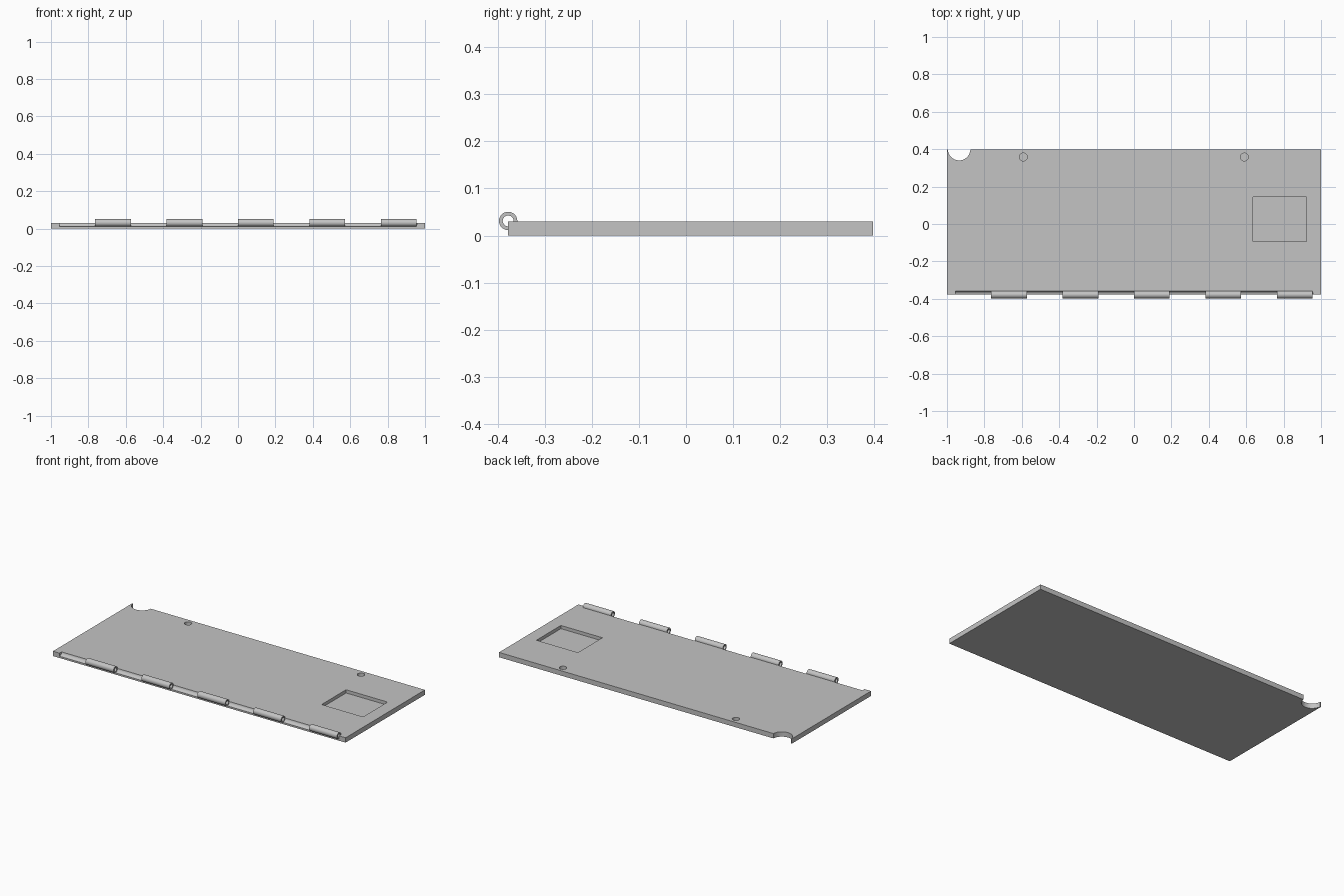
import bpy
import math

# Remove the default cube only
cube = bpy.data.objects.get("Cube")
if cube:
    bpy.data.objects.remove(cube, do_unlink=True)

# Single plain grey
grey = bpy.data.materials.new("light_grey")
grey.use_nodes = True
colour = (0.55, 0.55, 0.55, 1.0)
grey.diffuse_color = colour
for node in grey.node_tree.nodes:
    if node.type == 'BSDF_PRINCIPLED':
        node.inputs["Base Color"].default_value = colour

# Main sizes
THICK = 0.03
FRONT, BACK = -0.378, 0.397
HINGE_Z = 0.031
KNUCKLE_R = 0.0195
HINGE_END = 0.955
PITCH = HINGE_END * 2 / 10
POCKET_DEPTH = 0.02


def box(name, x0, x1, y0, y1, z0, z1):
    bpy.ops.mesh.primitive_cube_add(
        size=1, location=((x0 + x1) / 2, (y0 + y1) / 2, (z0 + z1) / 2))
    ob = bpy.context.object
    ob.name = name
    ob.scale = (x1 - x0, y1 - y0, z1 - z0)
    bpy.ops.object.transform_apply(location=False, rotation=False, scale=True)
    ob.data.materials.append(grey)
    return ob


def upright(name, x, y, radius, z0, z1):
    bpy.ops.mesh.primitive_cylinder_add(
        vertices=48, radius=radius, depth=z1 - z0, location=(x, y, (z0 + z1) / 2))
    ob = bpy.context.object
    ob.name = name
    ob.data.materials.append(grey)
    return ob


def hinge_rod(name, x0, x1, radius):
    bpy.ops.mesh.primitive_cylinder_add(
        vertices=48, radius=radius, depth=x1 - x0,
        location=((x0 + x1) / 2, FRONT, HINGE_Z), rotation=(0, math.pi / 2, 0))
    ob = bpy.context.object
    ob.name = name
    ob.data.materials.append(grey)
    return ob


def combine(target, tool, operation):
    mod = target.modifiers.new(operation.lower(), 'BOOLEAN')
    mod.operation = operation
    mod.solver = 'EXACT'
    mod.object = tool
    bpy.ops.object.select_all(action='DESELECT')
    target.select_set(True)
    bpy.context.view_layer.objects.active = target
    bpy.ops.object.modifier_apply(modifier=mod.name)
    bpy.data.objects.remove(tool, do_unlink=True)


# Flat lid panel
panel = box("hinged_panel", -1, 1, FRONT, BACK, 0, THICK)

# Hinge barrel along the front edge, bored for a pin
combine(panel, hinge_rod("barrel", -0.8, HINGE_END, KNUCKLE_R), 'UNION')
combine(panel, hinge_rod("pin_bore", -0.9, HINGE_END + 0.001, 0.0115), 'DIFFERENCE')

# Clearance gaps that leave five knuckles
for i in range(5):
    start = -HINGE_END + 2 * i * PITCH
    combine(panel, hinge_rod("gap", start, start + PITCH, 0.0203), 'DIFFERENCE')

# Round finger notch through the back corner
combine(panel, upright("notch", -0.935, BACK + 0.003, 0.06, -0.1, 0.1), 'DIFFERENCE')

# Shallow round sockets near the back edge
for x in (-0.592, 0.59):
    combine(panel, upright("socket", x, 0.358, 0.021, THICK - POCKET_DEPTH, 0.1),
            'DIFFERENCE')

# Rectangular pocket
combine(panel, box("pocket", 0.637, 0.921, -0.094, 0.145, THICK - POCKET_DEPTH, 0.1),
        'DIFFERENCE')

# Smooth the round parts, keep the corners crisp
panel.select_set(True)
bpy.context.view_layer.objects.active = panel
bpy.ops.object.shade_smooth_by_angle(angle=math.radians(30))
